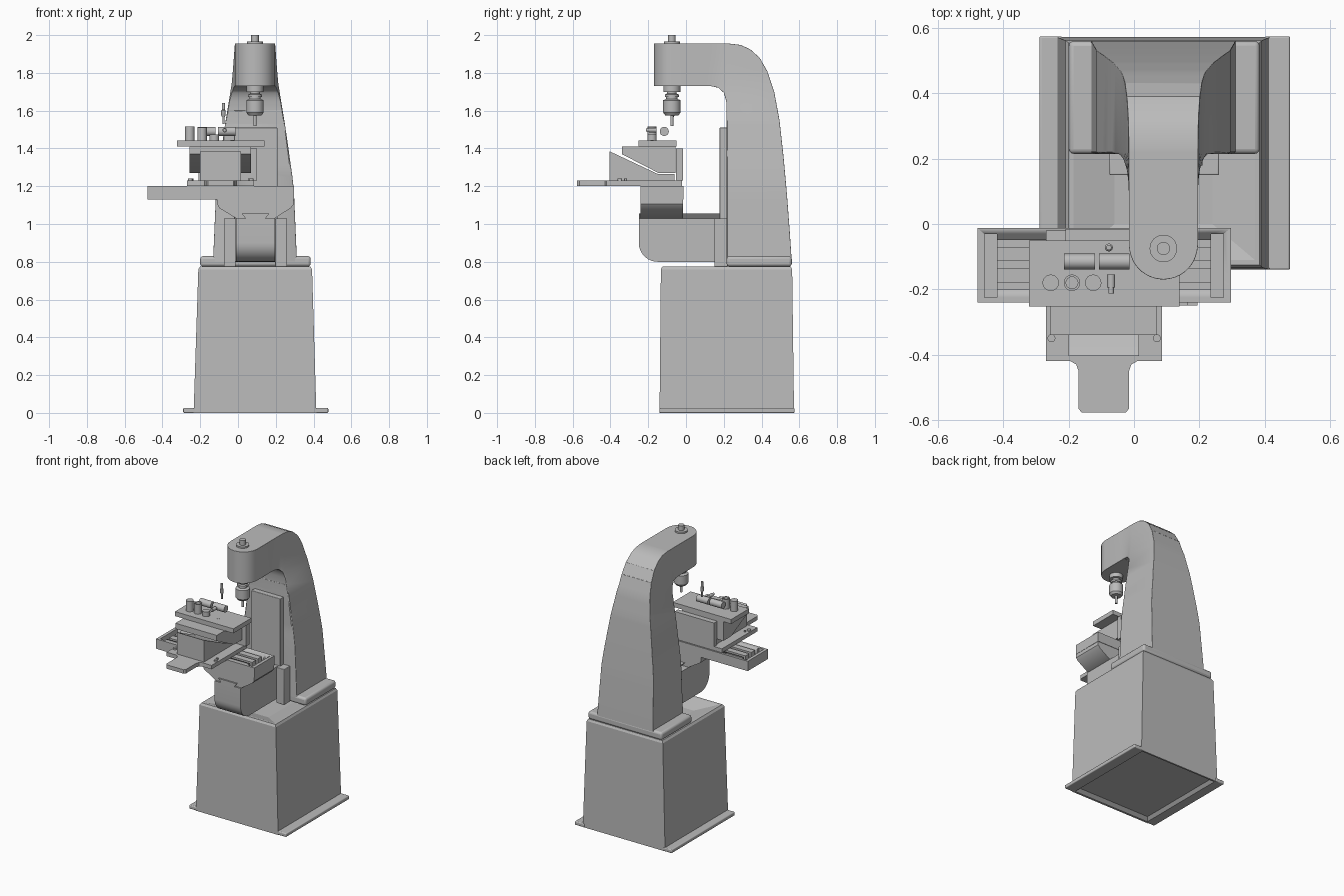
import bpy, bmesh, math
from mathutils import Vector, Matrix

if "Cube" in bpy.data.objects:
    bpy.data.objects.remove(bpy.data.objects["Cube"])

grey = bpy.data.materials.new("machine grey")
grey.use_nodes = True
grey.diffuse_color = (0.5, 0.5, 0.5, 1)
grey.node_tree.nodes["Principled BSDF"].inputs["Base Color"].default_value = (0.5, 0.5, 0.5, 1)

CX = 0.09                 # centre line of column and spindle
SPINDLE_Y = -0.075


def finish(name, bm, bevel=0, smooth=True):
    bmesh.ops.recalc_face_normals(bm, faces=bm.faces)
    me = bpy.data.meshes.new(name)
    bm.to_mesh(me)
    bm.free()
    ob = bpy.data.objects.new(name, me)
    bpy.context.collection.objects.link(ob)
    me.materials.append(grey)
    if bevel:
        m = ob.modifiers.new("bevel", "BEVEL")
        m.width, m.segments, m.limit_method = bevel, 3, "ANGLE"
        m.angle_limit = math.radians(50)
    if smooth:
        bpy.ops.object.select_all(action="DESELECT")
        bpy.context.view_layer.objects.active = ob
        ob.select_set(True)
        bpy.ops.object.shade_smooth_by_angle(angle=math.radians(35))
    return ob


def prism(name, pts, axis, a, b, bevel=0):
    """Extrude a 2D outline along x (pts are y,z), y (x,z) or z (x,y)."""
    place = {"x": lambda p: (a, *p), "y": lambda p: (p[0], a, p[1]), "z": lambda p: (*p, a)}[axis]
    bm = bmesh.new()
    f = bm.faces.new([bm.verts.new(place(p)) for p in pts])
    ext = bmesh.ops.extrude_face_region(bm, geom=[f])["geom"]
    step = Vector([(b - a) * (axis == k) for k in "xyz"])
    bmesh.ops.translate(bm, vec=step, verts=[v for v in ext if isinstance(v, bmesh.types.BMVert)])
    return finish(name, bm, bevel)


def box(name, x0, x1, y0, y1, z0, z1, bevel=0):
    return prism(name, [(x0, y0), (x1, y0), (x1, y1), (x0, y1)], "z", z0, z1, bevel)


def lathe(name, loc, profile, direction=(0, 0, 1)):
    """Stack of rings (radius, height) turned around an axis."""
    bm = bmesh.new()
    n = 32
    rings = [[bm.verts.new((r * math.cos(math.tau * i / n), r * math.sin(math.tau * i / n), h))
              for i in range(n)] for r, h in profile]
    for lo, hi in zip(rings, rings[1:]):
        for i in range(n):
            bm.faces.new((lo[i], lo[(i + 1) % n], hi[(i + 1) % n], hi[i]))
    bm.faces.new(rings[0])
    bm.faces.new(rings[-1])
    rot = Vector((0, 0, 1)).rotation_difference(Vector(direction)).to_matrix().to_4x4()
    bmesh.ops.transform(bm, matrix=Matrix.Translation(loc) @ rot, verts=bm.verts)
    return finish(name, bm)


def cut(target, *extents):
    """Carve box pockets out of a part."""
    for e in extents:
        cutter = box("cutter", *e)
        cutter.hide_render = True
        m = target.modifiers.new("pocket", "BOOLEAN")
        m.operation, m.object, m.solver = "DIFFERENCE", cutter, "EXACT"
        bpy.context.view_layer.objects.active = target
        bpy.ops.object.modifier_apply(modifier=m.name)
        bpy.data.objects.remove(cutter)


# Tapered pedestal with a sunken chip tray on top and a recessed underside
bm = bmesh.new()
rect = lambda x0, x1, y0, y1, z: [bm.verts.new(p) for p in
                                  ((x0, y0, z), (x1, y0, z), (x1, y1, z), (x0, y1, z))]
loops = [rect(-0.2, 0.38, -0.1, 0.54, 0.02), rect(-0.22, 0.4, -0.125, 0.56, 0.0),
         rect(-0.235, 0.415, -0.14, 0.572, 0.0), rect(-0.21, 0.392, -0.133, 0.562, 0.76),
         rect(-0.2, 0.384, -0.125, 0.555, 0.775), rect(-0.185, 0.37, -0.11, 0.54, 0.775),
         rect(-0.06, 0.24, 0.0, 0.4, 0.74)]
for lo, hi in zip(loops, loops[1:]):
    for i in range(4):
        bm.faces.new((lo[i], lo[(i + 1) % 4], hi[(i + 1) % 4], hi[i]))
bm.faces.new(loops[0])
bm.faces.new(loops[-1])
finish("pedestal", bm, smooth=False)

# Side floor flanges with bolts
for side, x0, x1 in (("right", -0.29, -0.22), ("left", 0.4, 0.478)):
    box(side + "_floor_flange", x0, x1, -0.14, 0.575, 0, 0.026, 0.006)

# Column: side profile, sliced and then tapered in width with a round nose
back = [(0.56, 0.8), (0.55, 0.95), (0.535, 1.15), (0.517, 1.35), (0.495, 1.55), (0.467, 1.7),
        (0.43, 1.81), (0.39, 1.88), (0.34, 1.925), (0.29, 1.948), (0.23, 1.955)]
throat = [(-0.17, 1.955), (-0.17, 1.73), (0.13, 1.73), (0.17, 1.722), (0.2, 1.695),
          (0.213, 1.65), (0.215, 1.6), (0.215, 0.8)]
bm = bmesh.new()
face = bm.faces.new([bm.verts.new((-1, y, z)) for y, z in back + throat])
ext = bmesh.ops.extrude_face_region(bm, geom=[face])["geom"]
bmesh.ops.translate(bm, vec=(2, 0, 0), verts=[v for v in ext if isinstance(v, bmesh.types.BMVert)])
NOSE_Y, NOSE_R = -0.065, 0.105
slices = [((0, 0, z / 100), (0, 0, 1)) for z in range(90, 195, 7)]
slices += [((0, y, 0), (0, 1, 0)) for y in (0.1, 0.13, 0.16, 0.19, 0.22)]
slices += [((0, NOSE_Y - NOSE_R * math.sin(math.radians(a)), 0), (0, 1, 0)) for a in range(0, 90, 10)]
for co, no in slices:
    bmesh.ops.bisect_plane(bm, geom=bm.verts[:] + bm.edges[:] + bm.faces[:], plane_co=co, plane_no=no)
widths = [(0.8, 0.222), (1.2, 0.205), (1.5, 0.163), (1.75, 0.122), (1.96, 0.106)]
for v in bm.verts:
    y, z = v.co.y, v.co.z
    for (z0, w0), (z1, w1) in zip(widths, widths[1:]):
        if z0 <= z + 1e-5 <= z1:
            w = w0 + (w1 - w0) * (z - z0) / (z1 - z0)
    blend = min(max((y - 0.1) / 0.12, 0), 1)
    w = 0.106 + (w - 0.106) * blend ** 2
    if y < NOSE_Y:
        w = max(0.002, math.sqrt(max(0, NOSE_R ** 2 - (y - NOSE_Y) ** 2)))
    v.co.x = CX + math.copysign(w, v.co.x)
finish("column", bm, 0.008)
box("column_foot", -0.2, 0.385, 0.215, 0.56, 0.775, 0.83, 0.015)

# Vertical slideway on the column front
box("slideway", -0.02, 0.21, 0.178, 0.23, 0.8, 1.51, 0.004)
for side, x0, x1 in (("right", -0.075, -0.012), ("left", 0.197, 0.26)):
    box(side + "_slide_gib", x0, x1, 0.15, 0.22, 0.775, 1.03, 0.004)

# Knee with a rounded lower front corner
arc = [(-0.15 - 0.1 * math.sin(t), 0.9 - 0.1 * math.cos(t))
       for t in [math.radians(10 * i) for i in range(10)]]
prism("knee", [(0.18, 0.8)] + arc + [(-0.25, 1.03), (0.18, 1.03)], "x", -0.01, 0.195)
prism("knee_rail", [(0.04, 1.03), (0.145, 1.03), (0.165, 1.055), (0.02, 1.055)], "y", -0.25, 0.18)

# Saddle with flared underside and dovetail
prism("saddle", [(-0.01, 1.03), (0.195, 1.03), (0.28, 1.085), (0.295, 1.105), (0.295, 1.132),
                 (-0.11, 1.132), (-0.11, 1.105), (-0.1, 1.085)], "y", -0.24, -0.015)
prism("saddle_dovetail", [(-0.18, 1.13), (-0.07, 1.13), (-0.05, 1.16), (-0.2, 1.16)], "x", -0.3, 0.25)

# Work table with slots and end troughs
table = box("work_table", -0.48, 0.297, -0.24, -0.012, 1.13, 1.2)
cut(table, *[(-0.44, 0.25, y - 0.011, y + 0.011, 1.165, 1.3) for y in (-0.06, -0.125, -0.19)],
    *[(x, x + 0.038, -0.225, -0.03, 1.16, 1.3) for x in (-0.458, 0.236)])

# Fixture base plate with a rounded front tongue
outline = [(-0.27, -0.02), (-0.27, -0.42), (-0.195, -0.42), (-0.177, -0.43), (-0.17, -0.45),
           (-0.17, -0.565), (-0.16, -0.578), (-0.025, -0.578), (-0.015, -0.565), (-0.015, -0.45),
           (-0.008, -0.43), (0.01, -0.42), (0.085, -0.42), (0.085, -0.02)]
prism("fixture_base", outline, "z", 1.202, 1.23)
for i, (x, y, r) in enumerate([(-0.253, -0.35, 0.012), (0.07, -0.35, 0.012),
                               (-0.243, -0.32, 0.007), (0.06, -0.32, 0.007)]):
    lathe(f"fixture_screw_{i + 1}", (x, y, 1.225), [(r, 0), (r, 0.015)])

# Wedge pair that tilts the fixture, and its back plate
prism("lower_wedge", [(-0.405, 1.23), (-0.405, 1.385), (-0.15, 1.265), (-0.06, 1.265), (-0.06, 1.23)],
      "x", -0.2, 0.015)
prism("upper_wedge", [(-0.34, 1.41), (-0.34, 1.37), (-0.145, 1.27), (-0.055, 1.27), (-0.055, 1.41)],
      "x", -0.257, 0.07)
box("back_plate", -0.21, 0.1, -0.052, -0.015, 1.23, 1.4)

# Tooling plate and the small parts lying on it
box("tooling_plate", -0.322, 0.14, -0.252, -0.05, 1.41, 1.442)
lathe("post_a", (-0.255, -0.18, 1.44), [(0.025, 0), (0.025, 0.075)])
lathe("post_b", (-0.19, -0.18, 1.44), [(0.025, 0), (0.025, 0.072), (0.018, 0.072), (0.018, 0.05)])
lathe("post_c", (-0.125, -0.18, 1.44), [(0.025, 0), (0.025, 0.035)])
lathe("long_roller", (-0.215, -0.115, 1.49), [(0.024, 0), (0.024, 0.095)], (1, 0, 0))
lathe("short_roller", (-0.107, -0.115, 1.49), [(0.024, 0), (0.024, 0.093)], (1, 0, 0))
lathe("small_pin", (-0.07, -0.155, 1.497), [(0.012, 0), (0.012, 0.04), (0.008, 0.04), (0.008, 0.058)],
      (0, -1, 0))
lathe("plate_bolt", (-0.03, -0.18, 1.36), [(0.009, 0), (0.009, 0.085)])
lathe("loose_cutter", (-0.077, -0.072, 1.53),
      [(0.006, 0), (0.006, 0.035), (0.012, 0.045), (0.012, 0.07), (0.008, 0.075), (0.008, 0.11)])

# Spindle, chuck and drill below; draw bar above
lathe("spindle_chuck", (CX, SPINDLE_Y, 0),
      [(0.008, 1.52), (0.008, 1.575), (0.035, 1.575), (0.046, 1.59), (0.046, 1.655), (0.03, 1.662),
       (0.03, 1.672), (0.037, 1.672), (0.037, 1.685), (0.026, 1.69), (0.026, 1.7), (0.045, 1.7),
       (0.045, 1.74)])
lathe("draw_bar", (CX, SPINDLE_Y, 0),
      [(0.042, 1.945), (0.042, 1.966), (0.02, 1.966), (0.02, 2.0)])
